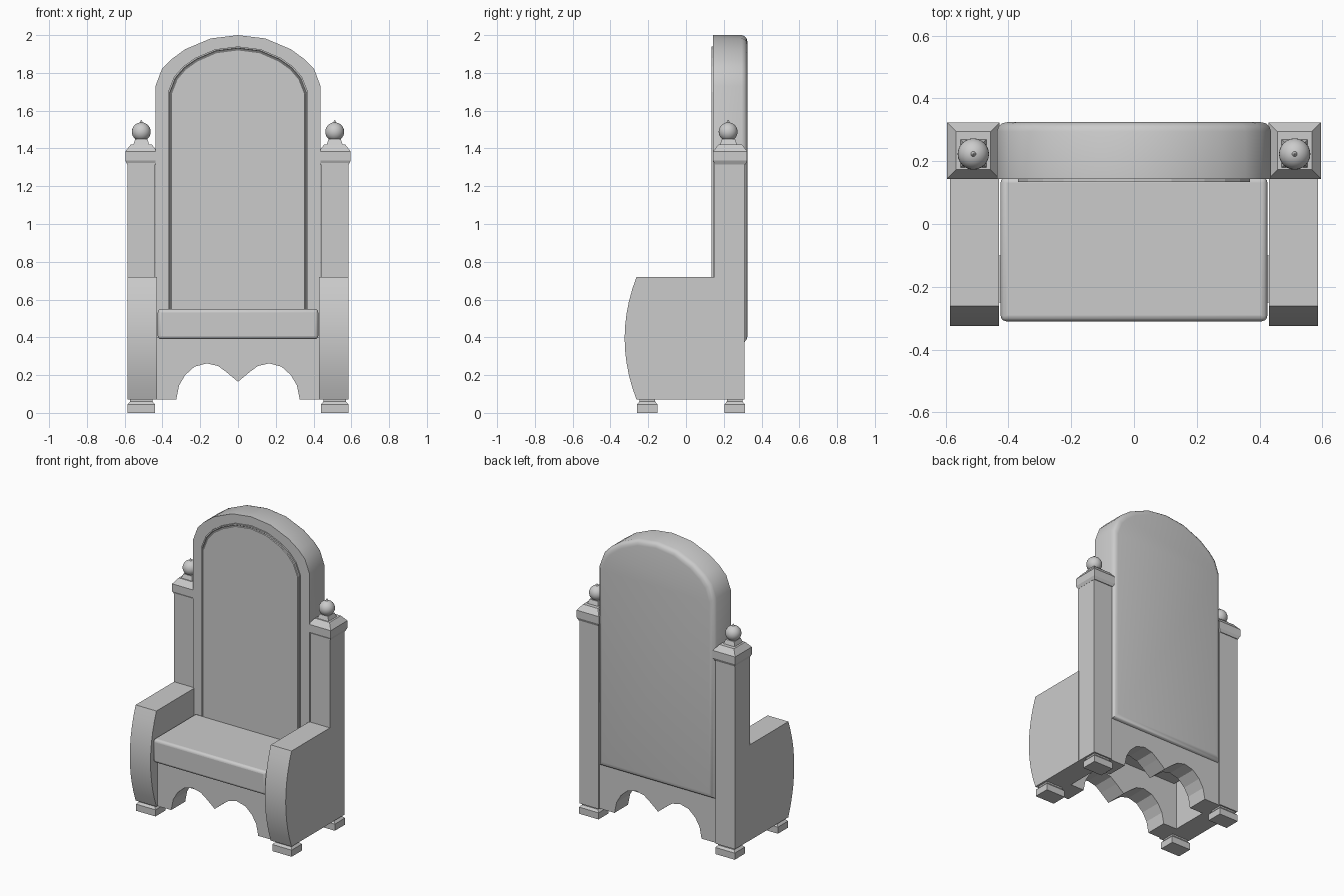
import bpy, bmesh, math

if "Cube" in bpy.data.objects:
    bpy.data.objects.remove(bpy.data.objects["Cube"])


def finish(bm, name, bevel=0.0, segs=2):
    bmesh.ops.recalc_face_normals(bm, faces=bm.faces)
    me = bpy.data.meshes.new(name)
    bm.to_mesh(me)
    bm.free()
    ob = bpy.data.objects.new(name, me)
    bpy.context.collection.objects.link(ob)
    if bevel:
        m = ob.modifiers.new("bevel", 'BEVEL')
        m.width, m.segments = bevel, segs
        m.limit_method, m.angle_limit = 'ANGLE', math.radians(40)
    return ob


def smooth(ob, angle=35):
    bpy.ops.object.select_all(action='DESELECT')
    ob.select_set(True)
    bpy.context.view_layer.objects.active = ob
    bpy.ops.object.shade_smooth_by_angle(angle=math.radians(angle))


def loft(name, rings, bevel=0.0, segs=2):
    """Skin a list of equal-length point rings and cap both ends."""
    bm = bmesh.new()
    vs = [[bm.verts.new(p) for p in r] for r in rings]
    n = len(rings[0])
    for a, b in zip(vs, vs[1:]):
        for i in range(n):
            bm.faces.new((a[i], a[(i + 1) % n], b[(i + 1) % n], b[i]))
    bm.faces.new(vs[0])
    bm.faces.new(vs[-1])
    return finish(bm, name, bevel, segs)


def stack(name, cx, cy, levels, bevel=0.0, segs=2):
    """Rectangular block from (half x, half y, z) levels."""
    return loft(name, [[(cx + sx * hx, cy + sy * hy, z) for sx, sy in
                        ((-1, -1), (1, -1), (1, 1), (-1, 1))] for hx, hy, z in levels], bevel, segs)


def arch(scale_pts, bottom):
    """Full arch outline in x/z from its right half."""
    w = scale_pts[0][0]
    left = [(-x, z) for x, z in reversed(scale_pts) if x > 0]
    return [(-w, bottom), (w, bottom)] + scale_pts + left


# Tall arched back: flat front, rounded rear edge
half = [(0.437, 1.73), (0.403, 1.82), (0.355, 1.87), (0.28, 1.925), (0.145, 1.982), (0, 2.0)]
outer = arch(half, 0.37)


def shrink(pts, d):
    return [(x * (1 - d / 0.437), 1.2 + (z - 1.2) * (1 - d / 0.8)) for x, z in pts]


back = loft("back_rest", [[(x, y, z) for x, z in shrink(outer, d)] for y, d in
                          ((0.143, 0), (0.295, 0), (0.311, 0.006), (0.321, 0.017), (0.325, 0.035))])
smooth(back)

# Raised panel on the front of the back, with a thin rim
inner = arch([(0.37, 1.7), (0.338, 1.78), (0.29, 1.835), (0.225, 1.88), (0.12, 1.925), (0, 1.94)], 0.45)
loft("back_panel", [[(x, y, z) for x, z in shrink(inner, d)] for y, d in
                    ((0.16, 0), (0.134, 0), (0.134, 0.008), (0.139, 0.012),
                     (0.139, 0.016), (0.135, 0.02))])

# Seat cushion
smooth(stack("seat", 0, -0.08, [(0.425, 0.23, 0.39), (0.425, 0.23, 0.55)], 0.018, 3))

# Front and rear aprons with a double arch cut from the bottom edge
scallop = [(0.327, 0.07), (0.312, 0.145), (0.28, 0.2), (0.23, 0.245), (0.165, 0.262),
           (0.105, 0.248), (0.06, 0.215), (0, 0.165)]
apron = ([(-0.45, 0.07), (-0.45, 0.4), (0.45, 0.4), (0.45, 0.07)] + scallop
         + [(-x, z) for x, z in reversed(scallop[:-1])])
for name, y0, y1 in (("front_apron", -0.25, -0.1), ("rear_apron", 0.155, 0.3)):
    loft(name, [[(x, y, z) for x, z in apron] for y in (y0, y1)])

# Curved-front side panel profile in y/z
side = [(0.16, 0.07), (0.16, 0.72), (-0.262, 0.72)]
for i in range(1, 10):
    t = i / 10
    side.append((-0.262 - 0.063 * (1 - (2 * t - 1) ** 2), 0.72 - 0.65 * t))
side.append((-0.262, 0.07))

for s, tag in ((-1, "left"), (1, "right")):
    cx = s * 0.512
    # Solid arm
    smooth(loft(tag + "_arm", [[(s * x, y, z) for y, z in side] for x in (0.43, 0.586)]))
    # Post, cap and neck
    stack(tag + "_post", cx, 0.23, [(0.073, 0.08, 0.07), (0.073, 0.08, 1.34)])
    stack(tag + "_post_cap", cx, 0.234, [(0.074, 0.081, 1.315), (0.084, 0.09, 1.335),
                                         (0.084, 0.09, 1.385), (0.055, 0.061, 1.422)])
    stack(tag + "_finial_neck", cx, 0.225, [(0.042, 0.045, 1.42), (0.032, 0.035, 1.45)])
    # Ball finial with a small point
    bpy.ops.mesh.primitive_uv_sphere_add(segments=24, ring_count=14, radius=0.05,
                                         location=(cx, 0.223, 1.488))
    ball = bpy.context.object
    ball.name = tag + "_finial_ball"
    smooth(ball)
    bpy.ops.mesh.primitive_cone_add(vertices=10, radius1=0.012, radius2=0.002, depth=0.02,
                                    location=(cx, 0.223, 1.54))
    bpy.context.object.name = tag + "_finial_tip"
    # Feet with chamfered tops
    for y, end in ((-0.205, "front"), (0.258, "rear")):
        stack(f"{tag}_{end}_foot", cx, y, [(0.073, 0.054, 0), (0.073, 0.054, 0.045),
                                           (0.06, 0.042, 0.06), (0.06, 0.042, 0.075)])
